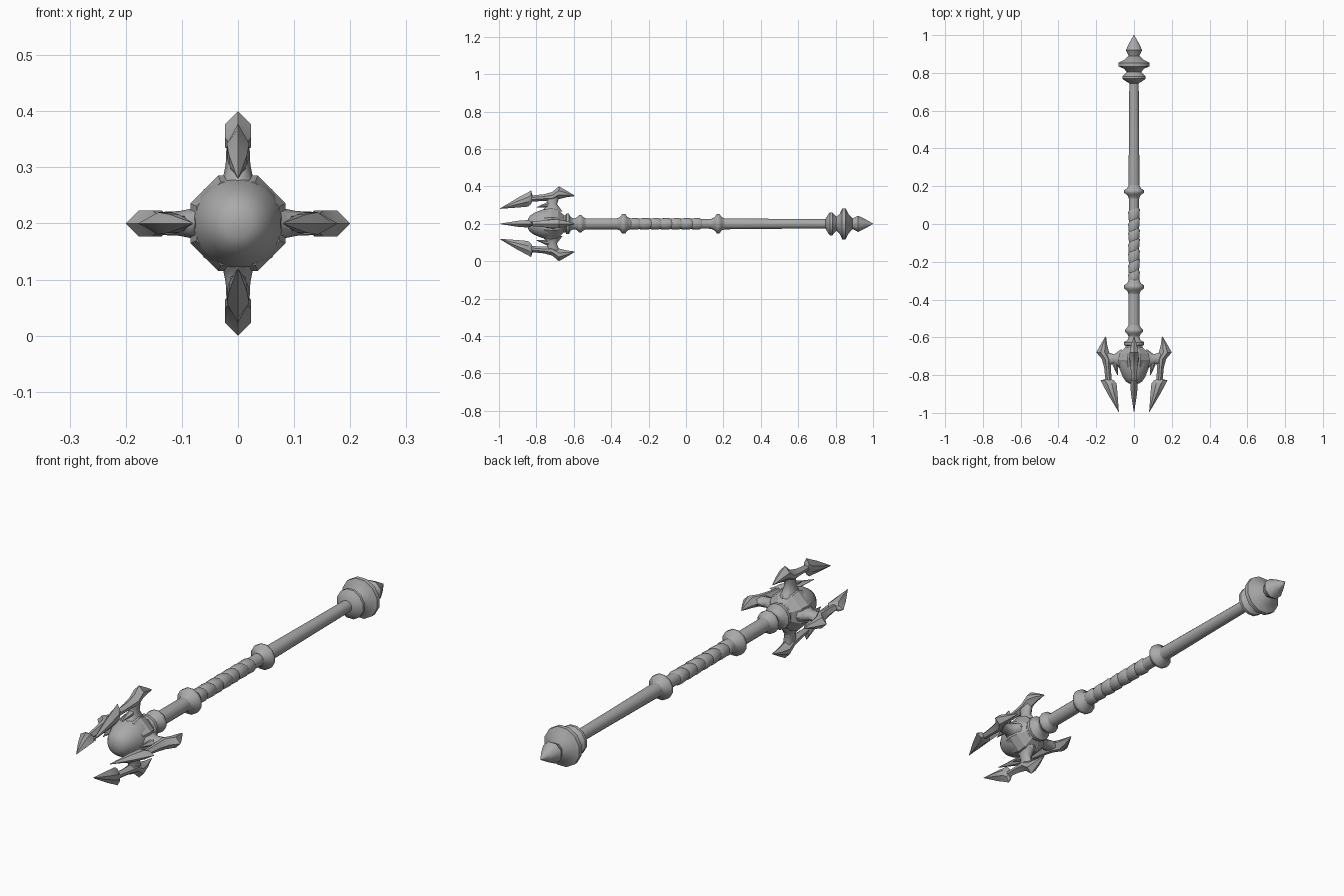
import bpy, bmesh, math
from mathutils import Vector, Matrix

cube = bpy.data.objects.get("Cube")
if cube:
    bpy.data.objects.remove(cube, do_unlink=True)

AXIS_Z = 0.2
grey = bpy.data.materials.new("steel grey")
grey.use_nodes = True
colour = (0.4, 0.4, 0.4, 1)
grey.diffuse_color = colour
grey.node_tree.nodes["Principled BSDF"].inputs["Base Color"].default_value = colour


def loft(name, rings, angle=35, turn=0):
    """Skin a row of equal rings and cap both ends."""
    bm = bmesh.new()
    rows = [[bm.verts.new(p) for p in ring] for ring in rings]
    n = len(rows[0])
    for a, b in zip(rows, rows[1:]):
        for i in range(n):
            j = (i + 1) % n
            bm.faces.new((a[i], a[j], b[j], b[i]))
    bm.faces.new(rows[0])
    bm.faces.new(rows[-1][::-1])
    bmesh.ops.recalc_face_normals(bm, faces=bm.faces)
    mesh = bpy.data.meshes.new(name)
    bm.to_mesh(mesh)
    bm.free()
    mesh.transform(Matrix.Translation((0, 0, AXIS_Z)) @ Matrix.Rotation(turn, 4, "Y"))
    mesh.materials.append(grey)
    obj = bpy.data.objects.new(name, mesh)
    bpy.context.collection.objects.link(obj)
    bpy.ops.object.select_all(action="DESELECT")
    obj.select_set(True)
    bpy.context.view_layer.objects.active = obj
    bpy.ops.object.shade_smooth_by_angle(angle=math.radians(angle))
    return obj


def lathe(name, profile, sides=16, angle=35, slant=0):
    """Turn (y, radius) pairs round the long axis."""
    rings = []
    for y, r in profile:
        ring = []
        for i in range(sides):
            a = math.tau * (i + 0.5) / sides
            ring.append((r * math.cos(a), y + slant * r * math.cos(a), r * math.sin(a)))
        rings.append(ring)
    return loft(name, rings, angle)


# Shaft and collars
lathe("shaft", [(-0.66, 0.03), (-0.35, 0.03), (-0.31, 0.027), (0.1, 0.026),
                (0.2, 0.03), (0.5, 0.027), (0.8, 0.025)])
for name, y, r, w in (("head_collar", -0.565, 0.048, 0.016), ("grip_front_ring", -0.333, 0.055, 0.02),
                      ("grip_back_ring", 0.172, 0.054, 0.018), ("socket_ring", -0.633, 0.056, 0.017)):
    lathe(name, [(y - 2 * w, 0.029), (y - w, 0.037), (y - w * 0.4, r), (y + w * 0.4, r),
                 (y + w, 0.037), (y + 2 * w, 0.029)], 12, 60)

# Wrapped grip: slanted overlapping bands
for k in range(7):
    y = -0.28 + 0.055 * k
    lathe("grip_wrap", [(y - 0.03, 0.026), (y - 0.018, 0.03), (y + 0.02, 0.032), (y + 0.03, 0.026)],
          12, 50, 0.5 if k % 2 else 0.25)

# Pommel
lathe("pommel_ring", [(0.745, 0.026), (0.76, 0.052), (0.77, 0.064), (0.782, 0.064),
                      (0.795, 0.048), (0.81, 0.035)], 12, 45)
lathe("pommel_disc", [(0.80, 0.035), (0.822, 0.055), (0.835, 0.086), (0.853, 0.086),
                      (0.868, 0.055), (0.89, 0.03)], 12, 45)
lathe("pommel_spike", [(0.87, 0.025), (0.89, 0.03), (0.92, 0.047), (0.96, 0.026), (1.0, 0.001)], 8, 45)

# Head: round core in a faceted cup
lathe("head_core", [(-0.848, 0.004), (-0.845, 0.025), (-0.835, 0.043), (-0.81, 0.06), (-0.77, 0.076),
                    (-0.73, 0.083), (-0.69, 0.077), (-0.65, 0.045)], 24, 60)
lathe("head_cup", [(-0.76, 0.08), (-0.72, 0.092), (-0.685, 0.082), (-0.655, 0.052), (-0.62, 0.038)], 8, 20)


def blade_ring(y, inner, outer, t):
    """Hexagonal section across the long axis, edge on the prong's plane."""
    mid = (inner + outer) / 2
    q = (outer - inner) * 0.16
    return [(0, y, outer), (t, y, mid + q), (t, y, mid - q),
            (0, y, inner), (-t, y, mid - q), (-t, y, mid + q)]


def arm_ring(r, front, back, t):
    """Octagonal section of the arm that leaves the head."""
    mid, half = (front + back) / 2, (back - front) / 2
    return [(t * math.sin(math.tau * i / 8), mid + half * math.cos(math.tau * i / 8), r) for i in range(8)]


CLAW = [(-0.595, 0.148, 0.151, 0.002), (-0.64, 0.142, 0.178, 0.015), (-0.68, 0.132, 0.2, 0.023),
        (-0.715, 0.118, 0.17, 0.023), (-0.76, 0.122, 0.158, 0.018), (-0.84, 0.118, 0.15, 0.011)]
ARROW = [(-0.82, 0.125, 0.148, 0.008), (-0.828, 0.106, 0.178, 0.013), (-0.845, 0.092, 0.168, 0.02),
         (-0.9, 0.087, 0.139, 0.016), (-0.995, 0.08, 0.082, 0.001)]
ARM = [(0.065, -0.775, -0.66, 0.034), (0.085, -0.755, -0.675, 0.026), (0.105, -0.74, -0.69, 0.022),
       (0.15, -0.75, -0.675, 0.02)]
SPUR = [(-0.715, 0.085, 0.125, 0.016), (-0.75, 0.086, 0.112, 0.012), (-0.8, 0.086, 0.089, 0.001)]

# Four prongs round the head
for k in range(4):
    turn = k * math.pi / 2
    loft("prong_claw", [blade_ring(*s) for s in CLAW], 30, turn)
    loft("prong_arrowhead", [blade_ring(*s) for s in ARROW], 30, turn)
    loft("prong_spur", [blade_ring(*s) for s in SPUR], 30, turn)
    loft("prong_arm", [arm_ring(*s) for s in ARM], 50, turn)
